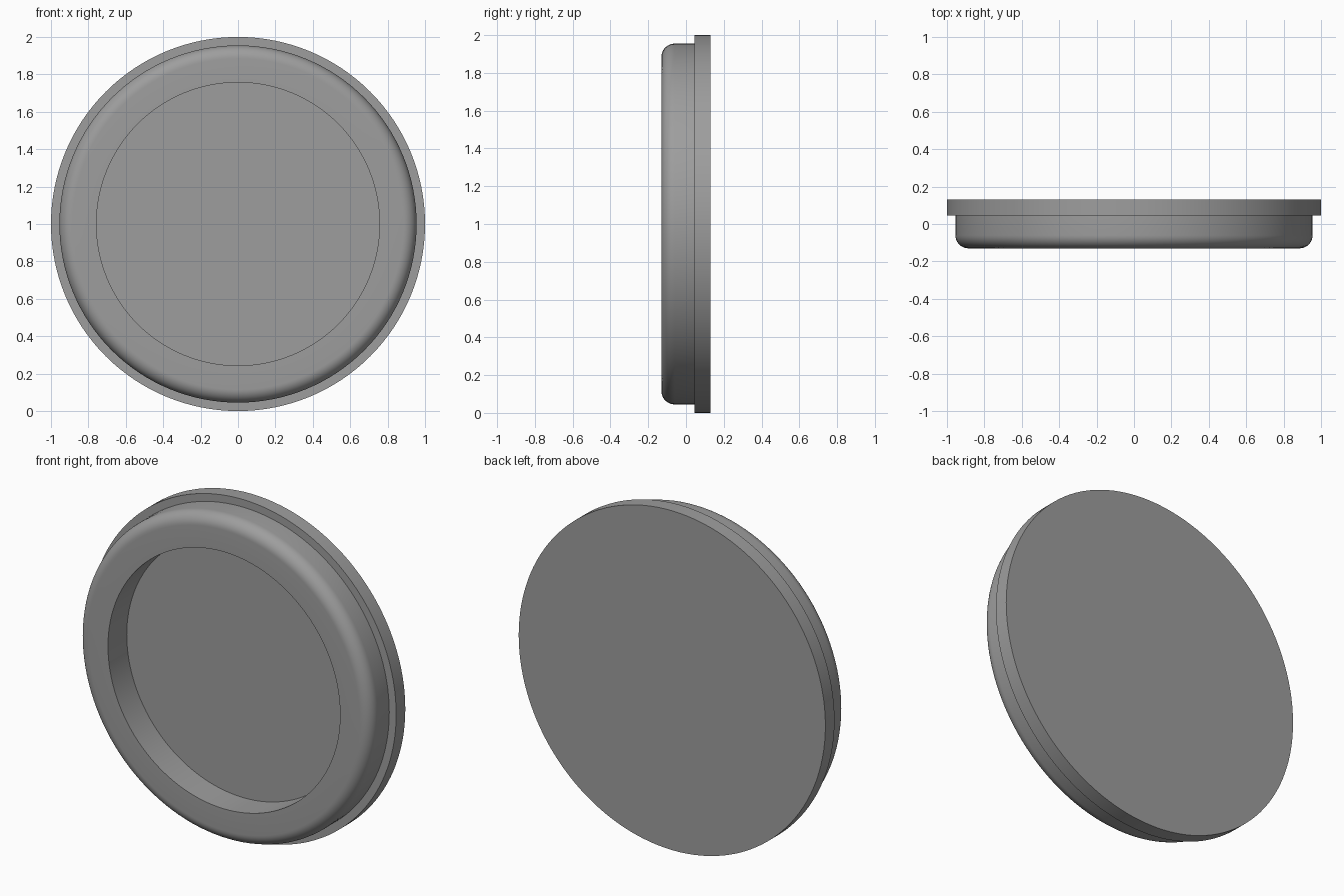
import bpy, bmesh, math

if "Cube" in bpy.data.objects:
    bpy.data.objects.remove(bpy.data.objects["Cube"])

SEGMENTS = 128
FLANGE_Y, BACK_Y, FRONT_Y = 0.045, 0.13, -0.13
BODY_R, RECESS_R, FILLET = 0.955, 0.757, 0.07

grey = bpy.data.materials.new("plain grey")
grey.diffuse_color = (0.34, 0.34, 0.34, 1)
grey.use_nodes = True
grey.node_tree.nodes["Principled BSDF"].inputs["Base Color"].default_value = grey.diffuse_color


def lathe(name, profile):
    """Spin (radius, y) points about the y axis through z = 1."""
    bm = bmesh.new()
    verts = [bm.verts.new((r, y, 1)) for r, y in profile]
    edges = [bm.edges.new(pair) for pair in zip(verts, verts[1:])]
    bmesh.ops.spin(bm, geom=verts + edges, cent=(0, 0, 1), axis=(0, 1, 0),
                   angle=math.tau, steps=SEGMENTS)
    bmesh.ops.remove_doubles(bm, verts=bm.verts, dist=1e-4)
    bmesh.ops.recalc_face_normals(bm, faces=bm.faces)
    mesh = bpy.data.meshes.new(name)
    bm.to_mesh(mesh)
    bm.free()
    mesh.materials.append(grey)
    obj = bpy.data.objects.new(name, mesh)
    bpy.context.collection.objects.link(obj)
    bpy.context.view_layer.objects.active = obj
    obj.select_set(True)
    bpy.ops.object.shade_smooth_by_angle(angle=math.radians(30))
    obj.select_set(False)


# Rounded front edge of the raised ring
steps = 10
fillet = [(BODY_R - FILLET + FILLET * math.sin(t), FRONT_Y + FILLET - FILLET * math.cos(t))
          for t in (math.pi / 2 * i / steps for i in range(steps + 1))]

# One solid cap: recess floor, recess wall, rounded ring, flange, flat back
lathe("recessed_cap",
      [(0, FLANGE_Y), (RECESS_R, FLANGE_Y), (RECESS_R, FRONT_Y)] + fillet +
      [(BODY_R, FLANGE_Y), (1, FLANGE_Y), (1, BACK_Y), (0, BACK_Y)])
